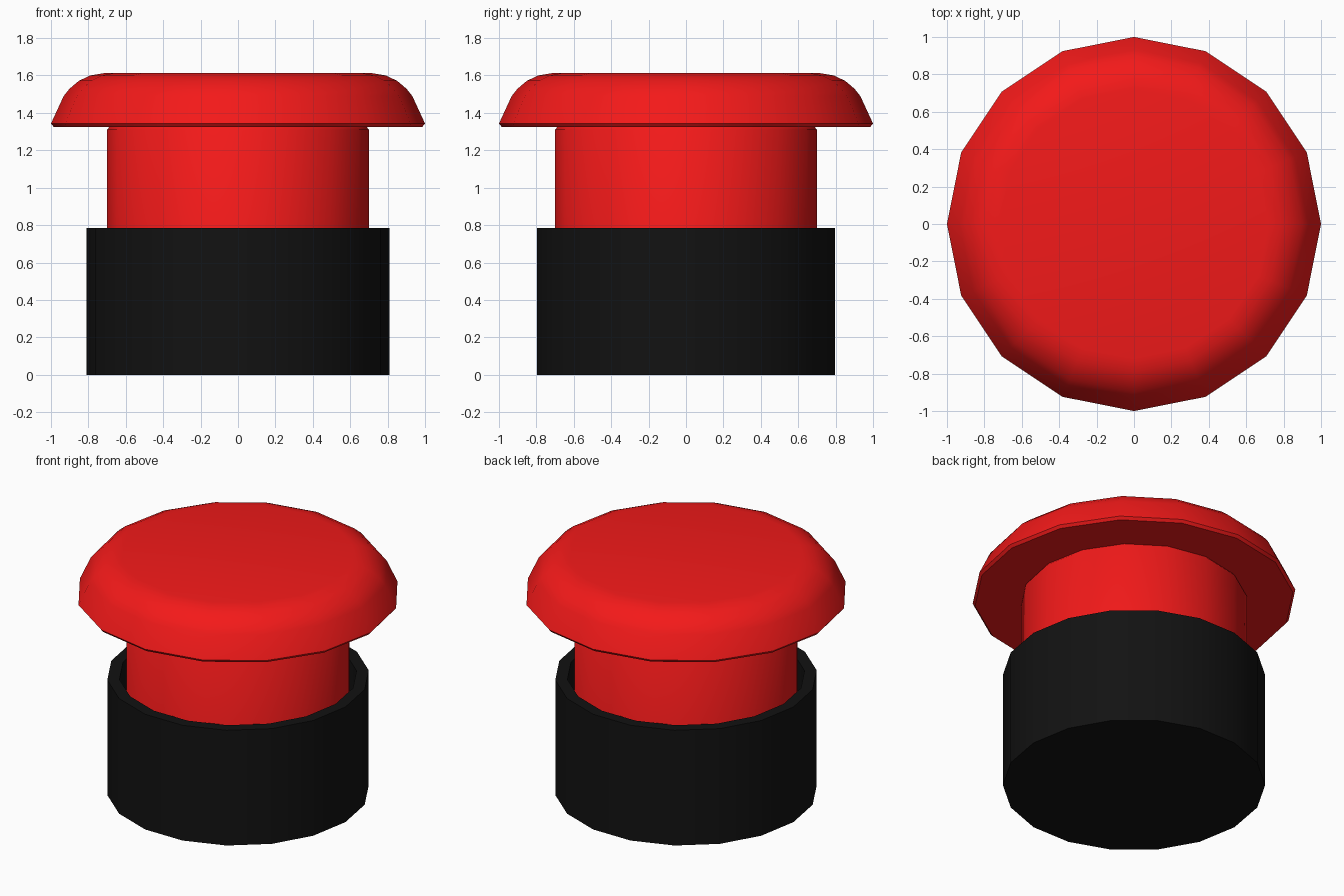
import bpy, bmesh, math

if "Cube" in bpy.data.objects:
    bpy.data.objects.remove(bpy.data.objects["Cube"])


def material(name, color):
    m = bpy.data.materials.new(name)
    m.diffuse_color = color
    m.use_nodes = True
    m.node_tree.nodes["Principled BSDF"].inputs["Base Color"].default_value = m.diffuse_color
    return m


def lathe(name, profile, sides, mat, angle):
    """Spin an (r, z) profile around z, bottom to top; r = 0 closes to a pole cap."""
    bm = bmesh.new()
    rings = []
    for r, z in profile:
        rings.append([bm.verts.new((r * math.cos(2 * math.pi * i / sides),
                                    r * math.sin(2 * math.pi * i / sides), z))
                      for i in range(sides)])
    for a, b in zip(rings, rings[1:]):
        for i in range(sides):
            j = (i + 1) % sides
            bm.faces.new((a[i], a[j], b[j], b[i]))
    bm.faces.new(rings[0][::-1])
    bm.faces.new(rings[-1])
    bmesh.ops.recalc_face_normals(bm, faces=bm.faces)
    mesh = bpy.data.meshes.new(name)
    bm.to_mesh(mesh)
    bm.free()
    ob = bpy.data.objects.new(name, mesh)
    bpy.context.collection.objects.link(ob)
    mesh.materials.append(mat)
    bpy.ops.object.select_all(action='DESELECT')
    ob.select_set(True)
    bpy.context.view_layer.objects.active = ob
    bpy.ops.object.shade_smooth_by_angle(angle=math.radians(angle))
    return ob


red = material("button_red", (0.9, 0.01, 0.01, 1))
black = material("housing_black", (0.006, 0.006, 0.006, 1))

# Housing: 18-sided cup with a thin rim
lathe("housing", [(0.81, 0), (0.81, 0.785), (0.735, 0.785), (0.735, 0.08)],
      18, black, 30)

# Plunger: 16-sided stem flaring into the mushroom cap
lathe("mushroom_button",
      [(0.70, 0.08), (0.70, 1.31), (0.688, 1.325),
       (0.985, 1.325), (1.0, 1.343), (0.932, 1.49), (0.90, 1.53),
       (0.85, 1.572), (0.79, 1.6), (0.72, 1.612)],
      16, red, 50)
